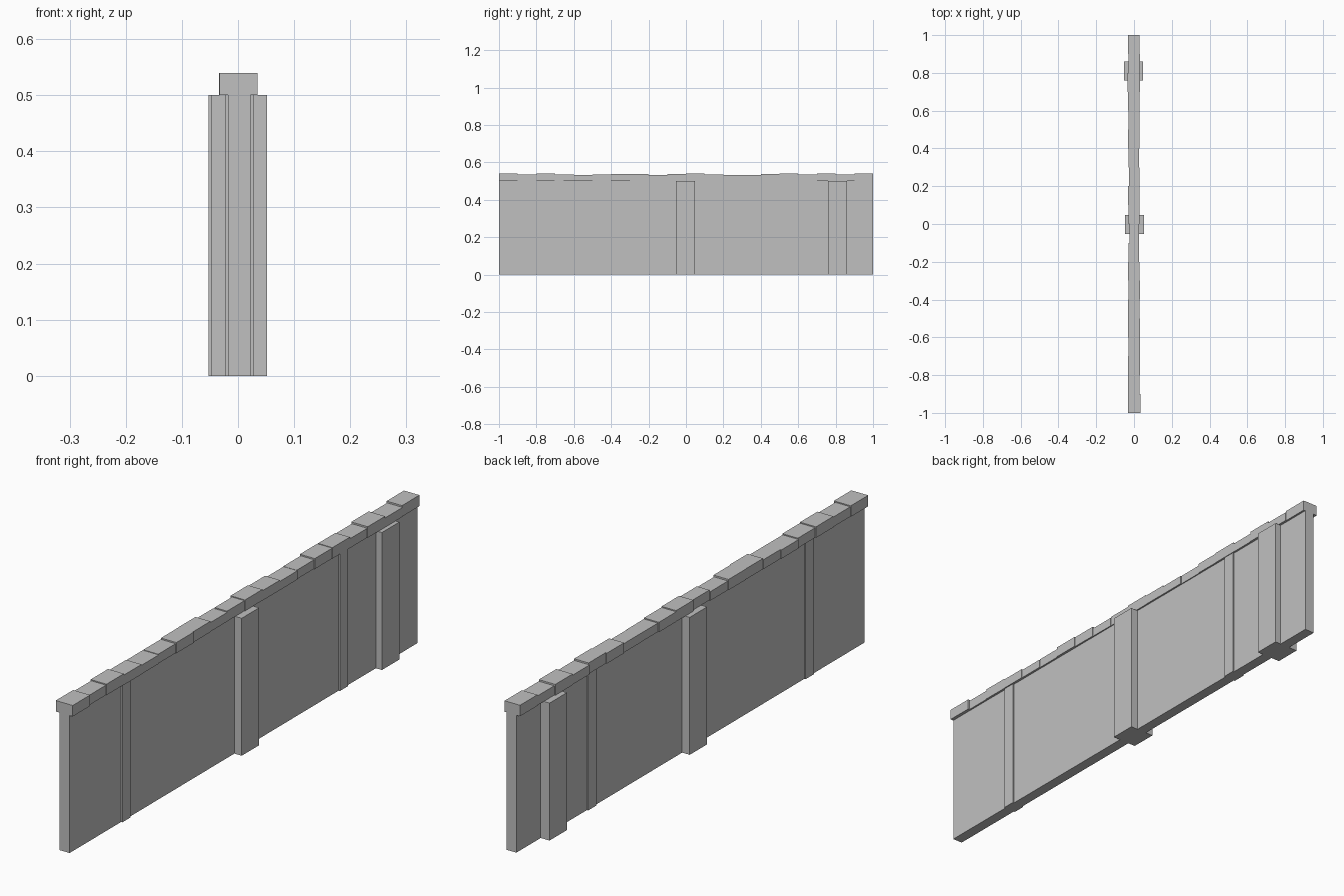
import bpy
import bmesh
from mathutils import Matrix

if "Cube" in bpy.data.objects:
    bpy.data.objects.remove(bpy.data.objects["Cube"], do_unlink=True)

# One plain stone colour
stone = bpy.data.materials.new("stone_grey")
stone.use_nodes = True
grey = (0.53, 0.53, 0.53, 1)
stone.diffuse_color = grey
stone.node_tree.nodes["Principled BSDF"].inputs["Base Color"].default_value = grey


def box(name, x, y, z):
    """Flat-shaded box from (low, high) ranges."""
    bm = bmesh.new()
    size = [hi - lo for lo, hi in (x, y, z)]
    mid = [(hi + lo) / 2 for lo, hi in (x, y, z)]
    bmesh.ops.create_cube(bm, size=1,
                          matrix=Matrix.Translation(mid) @ Matrix.Diagonal((*size, 1)))
    mesh = bpy.data.meshes.new(name)
    bm.to_mesh(mesh)
    bm.free()
    mesh.materials.append(stone)
    obj = bpy.data.objects.new(name, mesh)
    bpy.context.collection.objects.link(obj)
    return obj


HEIGHT = 0.5
MID = 0.0025

# Wall panel
box("wall_panel", (MID - 0.02, MID + 0.02), (-1, 1), (0, HEIGHT))

# Thick piers and thin ribs: name, x centre, y centre, thickness, length
uprights = [
    ("middle_pier", 0.002, -0.003, 0.1, 0.1),
    ("back_pier", -0.003, 0.81, 0.1, 0.1),
    ("front_rib", MID, -0.68, 0.05, 0.048),
    ("back_rib", MID, 0.57, 0.05, 0.048),
]
for name, x, y, thick, length in uprights:
    box(name, (x - thick / 2, x + thick / 2),
        (y - length / 2, y + length / 2), (0, HEIGHT))

# Row of uneven coping stones: extra height and half width in thousandths
heights = [10, 6, 10, 6, 2, 4, 9, 9, 3, 7, 10, 6, 2, 3, 8, 10, 4, 10, 4, 10]
widths = [34, 30, 32, 31, 32, 30, 31, 30, 28, 25, 29, 30, 28, 27, 30, 29, 31, 33, 31, 31]
pitch = 2 / len(heights)
for i, (h, w) in enumerate(zip(heights, widths)):
    start = -1 + i * pitch
    shift = 0.001 if i % 3 == 0 else -0.001
    box(f"coping_stone_{i + 1}", (shift - w / 1000, shift + w / 1000),
        (start, start + pitch), (HEIGHT, HEIGHT + 0.03 + h / 1000))
